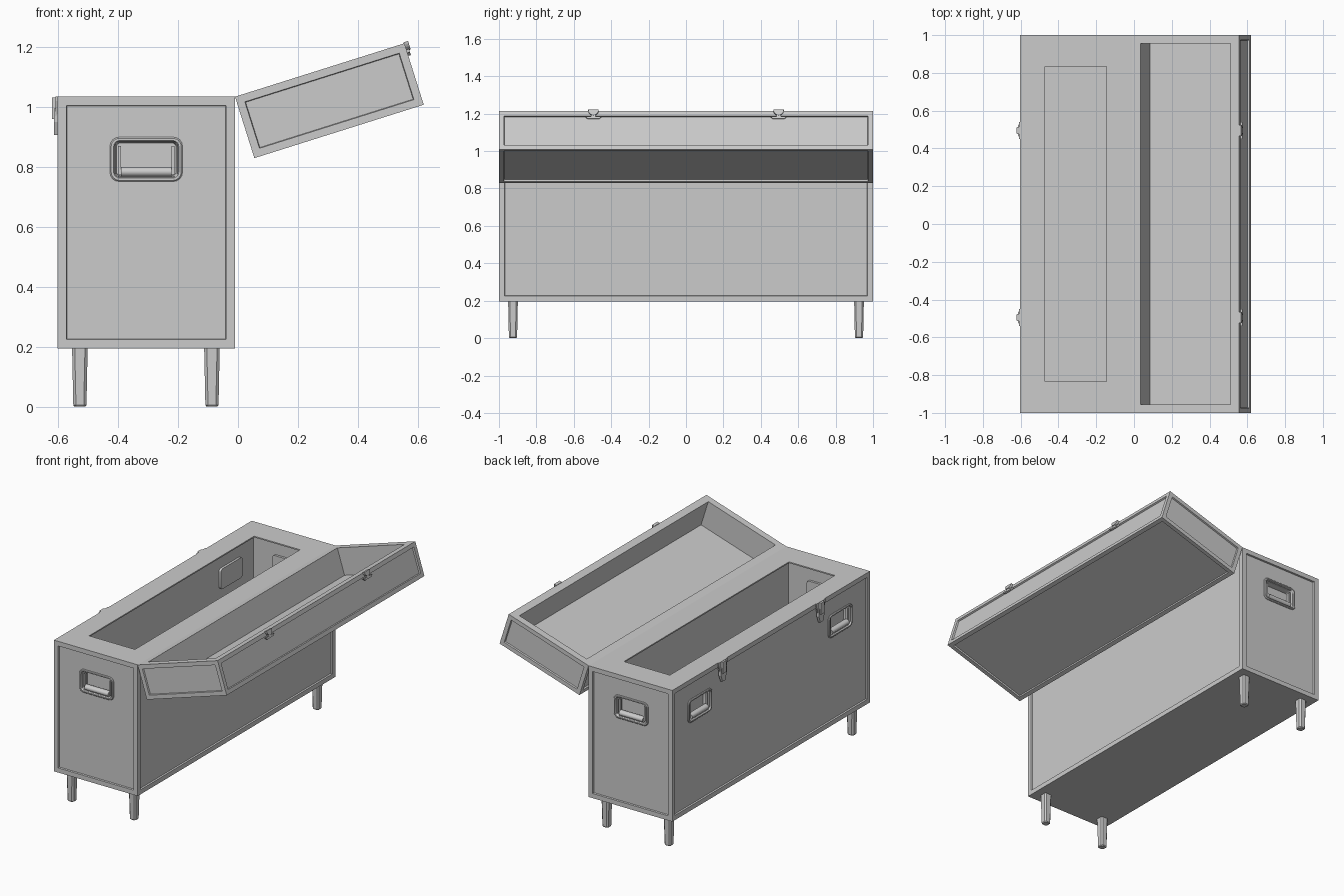
import bpy, bmesh
from math import radians, pi, cos, sin
from mathutils import Vector, Matrix

if "Cube" in bpy.data.objects:
    bpy.data.objects.remove(bpy.data.objects["Cube"])


def finish(bm, name, matrix=None, smooth=False):
    bmesh.ops.recalc_face_normals(bm, faces=bm.faces)
    me = bpy.data.meshes.new(name)
    bm.to_mesh(me)
    bm.free()
    ob = bpy.data.objects.new(name, me)
    bpy.context.collection.objects.link(ob)
    if matrix is not None:
        ob.matrix_world = matrix
    bpy.ops.object.select_all(action='DESELECT')
    bpy.context.view_layer.objects.active = ob
    ob.select_set(True)
    if smooth:
        bpy.ops.object.shade_smooth_by_angle(angle=radians(35))
    return ob


def box_bm(lo, hi):
    lo, hi = Vector(lo), Vector(hi)
    bm = bmesh.new()
    bmesh.ops.create_cube(bm, size=1)
    for v in bm.verts:
        v.co = (lo + hi) / 2 + v.co * (hi - lo)
    bm.normal_update()
    return bm


def panel_box(name, lo, hi, plain, inset, matrix=None):
    # box with a sunken panel in every side except the plain one(s)
    bm = box_bm(lo, hi)
    faces = [f for f in bm.faces
             if not any(f.normal.dot(Vector(p)) > 0.9 for p in plain)]
    bmesh.ops.inset_individual(bm, faces=faces, thickness=inset - 0.003)
    bmesh.ops.inset_individual(bm, faces=faces, thickness=0.003, depth=-0.01)
    return finish(bm, name, matrix)


def cut(ob, cutter):
    bpy.ops.object.select_all(action='DESELECT')
    bpy.context.view_layer.objects.active = ob
    ob.select_set(True)
    m = ob.modifiers.new("cut", 'BOOLEAN')
    m.operation, m.solver, m.object = 'DIFFERENCE', 'EXACT', cutter
    bpy.ops.object.modifier_apply(modifier=m.name)
    bpy.data.objects.remove(cutter)


def rounded_rect(hw, hh, r, y, n=5):
    pts = []
    for k, (sx, sz) in enumerate([(1, 1), (-1, 1), (-1, -1), (1, -1)]):
        for i in range(n):
            a = pi / 2 * (k + i / (n - 1))
            pts.append((sx * (hw - r) + r * cos(a), y, sz * (hh - r) + r * sin(a)))
    return pts


def loft(rings):
    bm = bmesh.new()
    vs = [[bm.verts.new(p) for p in ring] for ring in rings]
    n = len(vs[0])
    for a, b in zip(vs, vs[1:]):
        for i in range(n):
            bm.faces.new((a[i], a[(i + 1) % n], b[(i + 1) % n], b[i]))
    bm.faces.new(vs[0])
    bm.faces.new(vs[-1])
    return bm


def slab(name, outline, x0, x1, matrix, shrink=1.0):
    # (y, z) outline extruded along x, optionally tapered in y
    return finish(loft([[(x0, y, z) for y, z in outline],
                        [(x1, y * shrink, z) for y, z in outline]]), name, matrix)


# chest body, hollow with a narrower top opening
X0, X1, Z0, Z1 = -0.603, -0.01, 0.195, 1.035
XC = (X0 + X1) / 2
body = panel_box("chest_body", (X0, -1, Z0), (X1, 1, Z1), [(0, 0, 1), (0, 0, -1)], 0.045)
cut(body, finish(box_bm((X0 + .047, -.953, Z0 + .045), (X1 - .047, .953, Z1 - .008)), "cavity"))
cut(body, finish(box_bm((-.47, -.835, .9), (-.145, .835, 1.2)), "opening"))

# lid, swung open on the hinge edge
hinge = Matrix.Translation((X1, 0, Z1)) @ Matrix.Rotation(radians(-17.5), 4, 'Y')
lid = panel_box("lid", (0, -1, -.215), (.593, 1, 0), [(0, 0, 1)], 0.04, hinge)
cut(lid, finish(box_bm((.047, -.955, -.17), (.546, .955, .1)), "lid_cavity", hinge))


# sunken carry handles
def handle(tag, loc, rot):
    m = Matrix.Translation(loc) @ Matrix.Rotation(rot, 4, 'Z')
    cut(body, finish(box_bm((-.103, -.05, -.058), (.103, .09, .058)), "hole", m))
    rings = [(.110, .065, .02, .052), (.110, .065, .02, .0), (.121, .074, .03, .0),
             (.121, .074, .03, -.004), (.117, .070, .027, -.008), (.109, .063, .021, -.008),
             (.106, .060, .019, -.003), (.100, .055, .015, .046)]
    finish(loft([rounded_rect(*r) for r in rings]), "handle_cup_" + tag, m, True)
    # bail: two arms and a thick grip
    for s in (-1, 1):
        bm = box_bm((s * .089 - .005, .006, -.05), (s * .089 + .005, .018, .045))
        finish(bm, "handle_arm_" + tag, m)
    bm = bmesh.new()
    bmesh.ops.create_cone(bm, cap_ends=True, segments=20, radius1=.017, radius2=.017,
                          depth=.168, matrix=Matrix.Rotation(pi / 2, 4, 'Y'))
    bmesh.ops.scale(bm, vec=(1, 1.2, 1), verts=bm.verts)
    bmesh.ops.translate(bm, vec=(0, .012, -.042), verts=bm.verts)
    finish(bm, "handle_grip_" + tag, m, True)


handle("front", (XC, -.99, .826), 0)
handle("back", (XC, .99, .826), pi)
for s in (-1, 1):
    handle("side", (X0 + .01, s * .71, .826), -pi / 2)

# tapered legs with chamfered corners
for x in (-.528, -.087):
    for y in (-.925, .925):
        def ring(h, z, c=.009):
            return [(x + a * h - (a * c if i else 0), y + b * h - (0 if i else b * c), z)
                    for a, b, order in ((1, 1, (0, 1)), (-1, 1, (1, 0)),
                                        (-1, -1, (0, 1)), (1, -1, (1, 0)))
                    for i in order]
        finish(loft([ring(.018, 0), ring(.022, .005), ring(.026, .197)]), "leg")

# latches on the body and catches on the lid
for s in (-1, 1):
    m = Matrix.Translation((X0, s * .495, 0))
    slab("latch_plate", [(-.045, 1.035), (.045, 1.035), (.045, 1.02), (.03, .965),
                         (-.03, .965), (-.045, 1.02)], .003, -.006, m)
    slab("latch_lever", [(-.034, .995), (.034, .995), (.034, .95), (.016, .907),
                         (-.016, .907), (-.034, .95)], .001, -.012, m, .85)
    slab("latch_hook", [(-.02, 1.033), (.02, 1.033), (.02, .96), (-.02, .96)],
         -.005, -.018, m, .85)
    mc = hinge @ Matrix.Translation((.593, s * .495, 0))
    slab("catch_plate", [(-.045, -.032), (.045, -.032), (.03, -.044), (-.03, -.044)],
         -.002, .009, mc)
    slab("catch_tongue", [(.028 * cos(pi + pi * i / 10), .004 + .03 * sin(pi + pi * i / 10))
                          for i in range(11)], -.002, .014, mc)
    slab("catch_stem", [(-.012, -.01), (.012, -.01), (.012, -.036), (-.012, -.036)],
         -.002, .009, mc)
